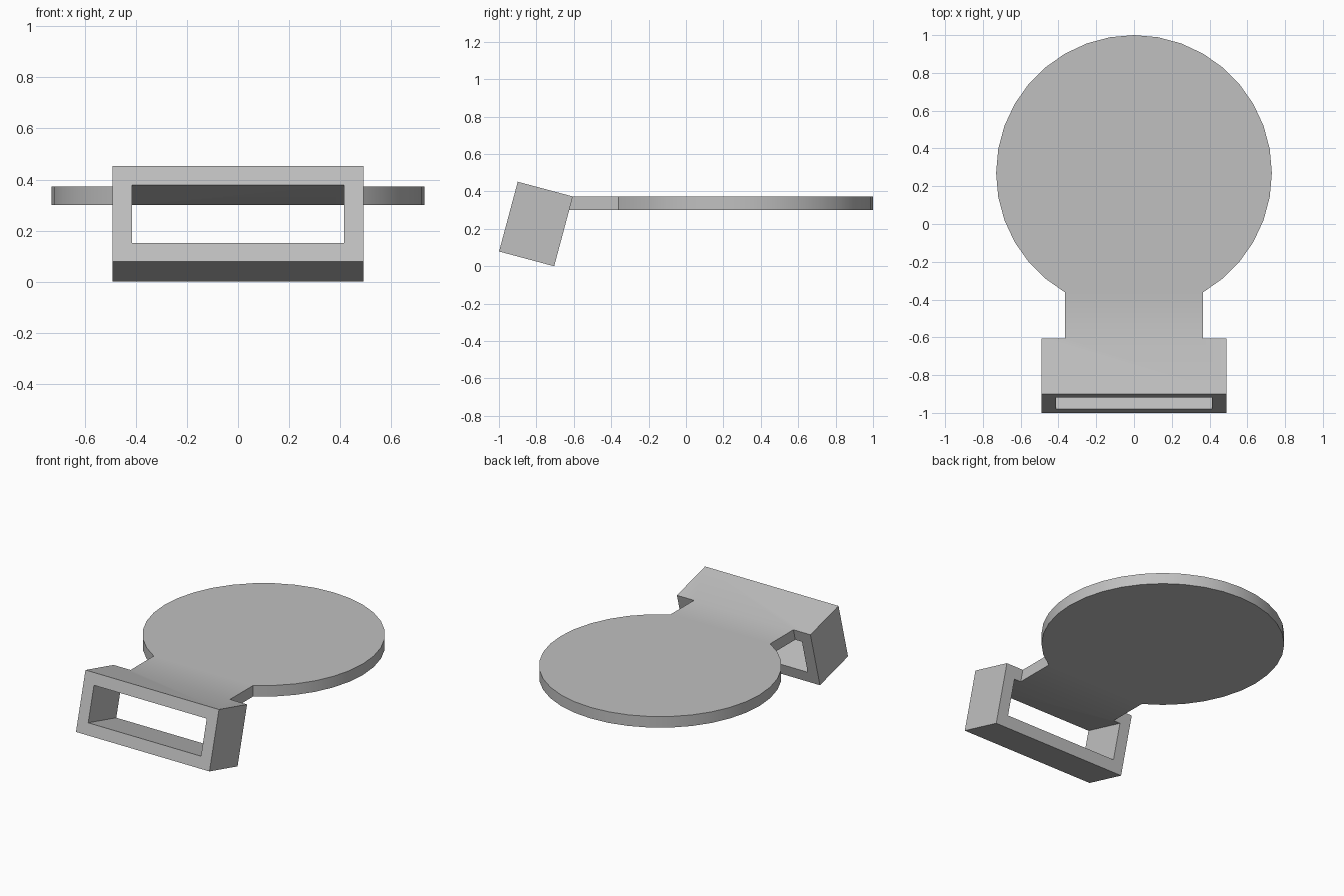
import bpy, bmesh
from math import sin, cos, radians
from mathutils import Vector

if "Cube" in bpy.data.objects:
    bpy.data.objects.remove(bpy.data.objects["Cube"], do_unlink=True)

# Single plain grey
grey = bpy.data.materials.new("plain_grey")
grey.use_nodes = True
colour = (0.527, 0.527, 0.527, 1)
grey.diffuse_color = colour
grey.node_tree.nodes["Principled BSDF"].inputs["Base Color"].default_value = colour

# Main sizes
HALF_W, NECK_W, WALL = 0.49, 0.365, 0.076
DEPTH, HEIGHT, TILT = 0.305, 0.386, radians(15)
RADIUS, CENTRE_Y, SEGMENTS = 0.73, 0.27, 30
HINGE = Vector((0, -0.605, 0.373))          # top back edge of the tilted loop
FORWARD = Vector((0, -cos(TILT), sin(TILT)))
DOWN = Vector((0, -sin(TILT), -cos(TILT)))

bm = bmesh.new()


def vert(x, forward, down):
    """Vertex in the tilted loop's own directions."""
    return bm.verts.new(HINGE + Vector((x, 0, 0)) + FORWARD * forward + DOWN * down)


def rectangle(forward, inset):
    """Corners in order: top left, top right, bottom right, bottom left."""
    x, top, low = HALF_W - inset, inset, HEIGHT - inset
    return [vert(*p) for p in ((-x, forward, top), (x, forward, top),
                               (x, forward, low), (-x, forward, low))]


# Tilted rectangular loop: outer and inner rings at front and back
front_out, front_in = rectangle(DEPTH, 0), rectangle(DEPTH, WALL)
back_out, back_in = rectangle(0, 0), rectangle(0, WALL)
neck_top = [vert(s * NECK_W, 0, 0) for s in (-1, 1)]
neck_low = [vert(s * NECK_W, 0, WALL) for s in (-1, 1)]

for i in range(4):
    j = (i + 1) % 4
    bm.faces.new((front_out[i], front_out[j], front_in[j], front_in[i]))
    if i:
        bm.faces.new((back_out[i], back_out[j], back_in[j], back_in[i]))
        bm.faces.new((front_out[i], front_out[j], back_out[j], back_out[i]))
        bm.faces.new((front_in[i], front_in[j], back_in[j], back_in[i]))

# Loop's top wall, left open at the back where the neck joins
for front, back, neck in ((front_out, back_out, neck_top), (front_in, back_in, neck_low)):
    bm.faces.new((front[0], front[1], back[1], neck[1], neck[0], back[0]))
for i in range(2):
    bm.faces.new((back_out[i], neck_top[i], neck_low[i], back_in[i]))

# Round plate, open on the arc between the neck sides
z_top, z_low = neck_top[0].co.z, neck_low[0].co.z
rims = []
for z in (z_top, z_low):
    rim = []
    for k in range(SEGMENTS + 1):
        a = radians(30 + 300 * k / SEGMENTS)
        rim.append(bm.verts.new((-RADIUS * sin(a), CENTRE_Y - RADIUS * cos(a), z)))
    rims.append(rim)
    bm.faces.new(rim)
for k in range(SEGMENTS):
    bm.faces.new((rims[0][k], rims[0][k + 1], rims[1][k + 1], rims[1][k]))

# Neck between loop and plate
for rim, neck in zip(rims, (neck_top, neck_low)):
    bm.faces.new((neck[0], neck[1], rim[-1], rim[0]))
for i, k in ((0, 0), (1, -1)):
    bm.faces.new((neck_top[i], neck_low[i], rims[1][k], rims[0][k]))

bmesh.ops.recalc_face_normals(bm, faces=bm.faces)
mesh = bpy.data.meshes.new("round_tag_with_strap_loop")
bm.to_mesh(mesh)
bm.free()
mesh.materials.append(grey)
tag = bpy.data.objects.new("round_tag_with_strap_loop", mesh)
bpy.context.collection.objects.link(tag)

# Smooth rim and neck bend, sharp edges elsewhere
bpy.ops.object.select_all(action='DESELECT')
tag.select_set(True)
bpy.context.view_layer.objects.active = tag
bpy.ops.object.shade_smooth_by_angle(angle=radians(30))
